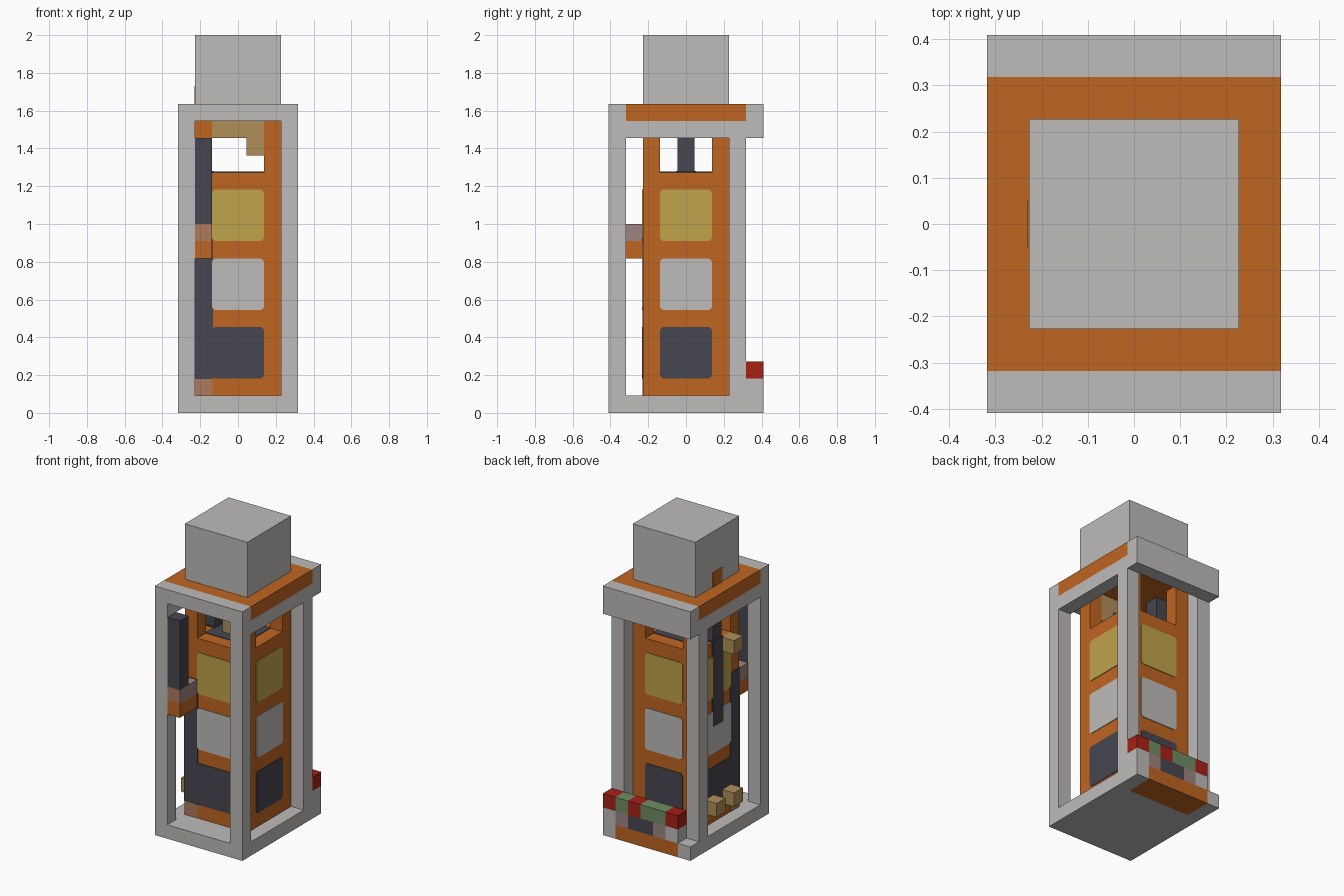
import bpy, bmesh
from mathutils import Vector

cube = bpy.data.objects.get("Cube")
if cube:
    bpy.data.objects.remove(cube, do_unlink=True)

U = 1 / 11                               # grid unit
ORIGIN = Vector((-3.5 * U, -4.5 * U, 0))


def linear(c):
    c /= 255
    return c / 12.92 if c <= 0.04045 else ((c + 0.055) / 1.055) ** 2.4


def material(name, *rgb):
    m = bpy.data.materials.new(name)
    m.use_nodes = True
    col = (*[linear(c) for c in rgb], 1)
    m.diffuse_color = col
    m.node_tree.nodes["Principled BSDF"].inputs["Base Color"].default_value = col
    return m


GREY = material("light grey", 190, 188, 186)
ORANGE = material("orange", 192, 101, 33)
DARK = material("dark slate", 70, 70, 80)
YELLOW = material("mustard yellow", 192, 163, 75)
TAN = material("tan", 176, 143, 88)
RED = material("red", 167, 32, 20)
GREEN = material("sage green", 112, 142, 100)
PINK = material("dusty pink", 158, 132, 130)
SALMON = material("brownish salmon", 174, 122, 92)


def box(name, mat, x, y, z, grow=0.0, chamfer_axis=None):
    """Box between grid coordinates, optionally grown, with clipped corners."""
    lo = Vector((x[0], y[0], z[0])) * U + ORIGIN - Vector((grow,) * 3)
    hi = Vector((x[1], y[1], z[1])) * U + ORIGIN + Vector((grow,) * 3)
    bm = bmesh.new()
    bmesh.ops.create_cube(bm, size=1)
    for v in bm.verts:
        v.co = Vector([(lo[a] + hi[a]) / 2 + v.co[a] * (hi[a] - lo[a]) for a in range(3)])
    if chamfer_axis is not None:
        edges = [e for e in bm.edges
                 if all(abs(e.verts[0].co[a] - e.verts[1].co[a]) < 1e-6
                        for a in range(3) if a != chamfer_axis)]
        bmesh.ops.bevel(bm, geom=edges, offset=0.013, segments=1, affect='EDGES')
    mesh = bpy.data.meshes.new(name)
    bm.to_mesh(mesh)
    bm.free()
    mesh.materials.append(mat)
    ob = bpy.data.objects.new(name, mesh)
    bpy.context.collection.objects.link(ob)
    return ob


# Base with an orange back edge
box("base", GREY, (0, 7), (0, 7), (0, 1))
box("base_back_left", GREY, (6, 7), (7, 9), (0, 1))
box("base_back_right", GREY, (0, 1), (7, 9), (0, 1))
box("base_back_edge", ORANGE, (1, 6), (7, 9), (0, 1))

# Frame columns and side beams
for side, x in (("left", 6), ("right", 0)):
    box("front_column_" + side, GREY, (x, x + 1), (0, 1), (1, 17))
    box("back_column_" + side, GREY, (x, x + 1), (7, 8), (1, 16))
    box("side_beam_" + side, GREY, (x, x + 1), (1, 8), (16, 17))

# Roof slab, back lip and upper block
box("roof_front", GREY, (0, 7), (0, 1), (17, 18))
box("roof_middle", ORANGE, (0, 7), (1, 8), (17, 18))
box("roof_back_lip", GREY, (0, 7), (8, 9), (16, 18))
box("upper_block", GREY, (1, 6), (2, 7), (18, 22))
box("upper_block_patch", ORANGE, (1, 1.5), (4, 5), (18, 19), 0.004)

# Core tower with open corner posts
box("core", ORANGE, (1, 6), (2, 7), (1, 14))
box("core_floor_panel", DARK, (2, 5), (3, 6), (13.9, 14), 0.004)
for x in (1, 5):
    for y in (2, 6):
        box("core_post", ORANGE, (x, x + 1), (y, y + 1), (14, 17))

# Coloured panels on the four core faces
T = 0.05
for label, mat, z in (("dark", DARK, 2), ("grey", GREY, 6), ("yellow", YELLOW, 10)):
    for y in (2, 7):
        box(label + "_panel", mat, (2, 5), (y - T, y + T), (z, z + 3), chamfer_axis=1)
    for x in (1, 6):
        box(label + "_panel", mat, (x - T, x + T), (3, 6), (z, z + 3), chamfer_axis=0)

# Painted front corner of the core
box("dark_corner", DARK, (1, 2), (2, 3), (2, 11), 0.003)
box("corner_foot", SALMON, (1, 2), (2, 3), (1, 2), 0.002)

# Dark bar on the right side of the core
box("side_bar_lower", DARK, (1, 2), (4, 5), (8, 14), 0.007)
box("side_bar_upper", DARK, (1, 2), (4, 5), (14, 17))

# Bracket and upright at the front
box("bracket_lower", ORANGE, (1, 2), (0, 2), (9, 10))
bracket = box("bracket_upper", PINK, (1, 2), (0, 2), (10, 11))
bracket.data.materials.append(SALMON)
for p in bracket.data.polygons:
    if p.normal.y < -0.5:
        p.material_index = 1
box("front_upright", DARK, (1, 2), (0, 1), (11, 16))

# Tan lintel and small blocks
box("lintel", TAN, (2, 5), (2, 3), (16, 17))
box("lintel_drop", TAN, (4, 5), (2, 3), (15, 16))
for y, z in ((3, 2), (5, 2), (3, 13)):
    box("side_knob", TAN, (0, 1), (y, y + 1), (z, z + 1))

# Back bar: lower row and striped upper row, from the left end
LOWER = (GREY, PINK, DARK, DARK, PINK, GREY)
UPPER = (RED, GREEN, RED, GREEN, GREEN, RED)
for row, z in ((LOWER, 1), (UPPER, 2)):
    for i, mat in enumerate(row):
        box("back_bar_segment", mat, (6 - i, 7 - i), (8, 9), (z, z + 1))
